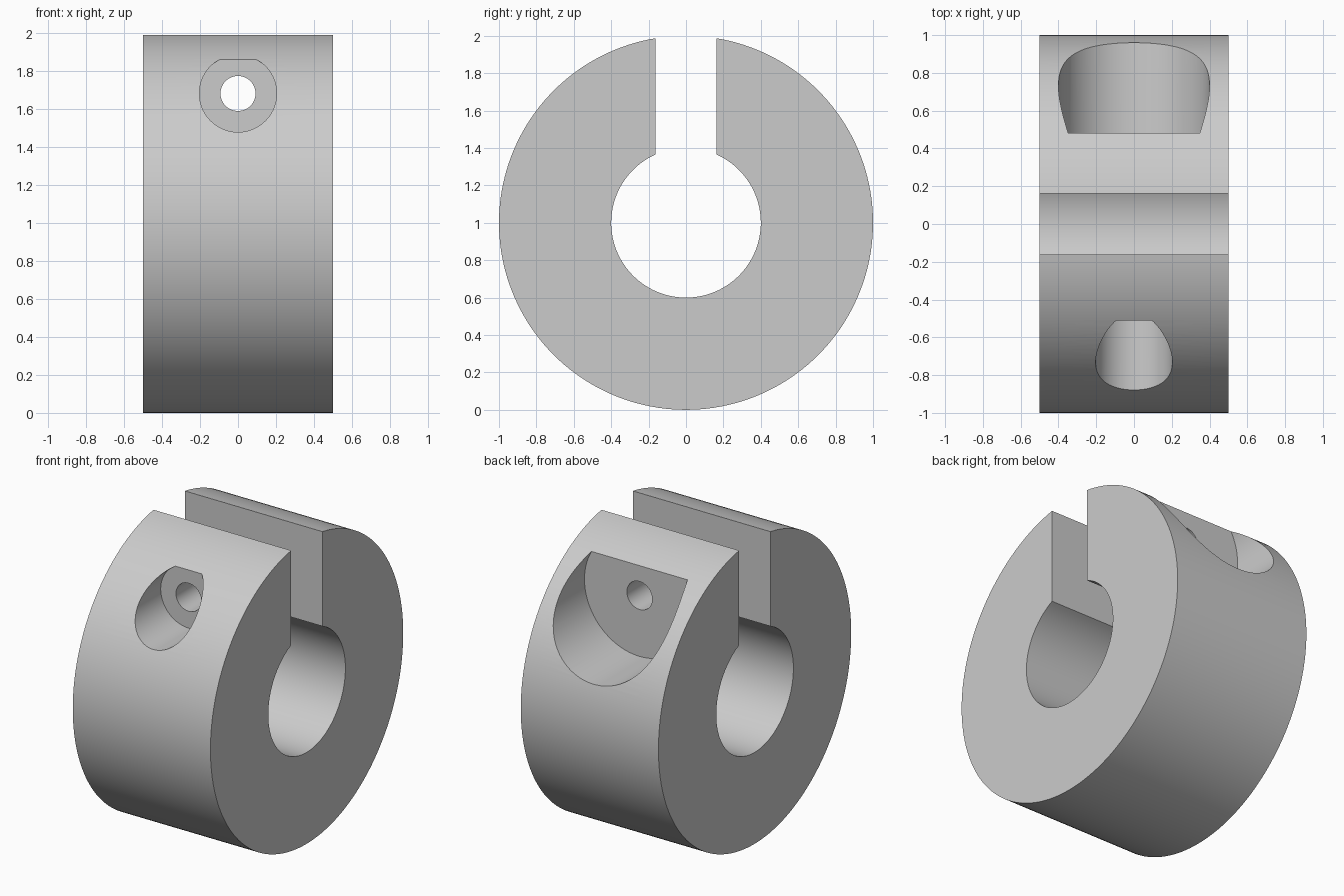
import bpy, bmesh, math
from mathutils import Matrix

if "Cube" in bpy.data.objects:
    bpy.data.objects.remove(bpy.data.objects["Cube"])

WIDTH, OUTER, BORE, SLOT, CENTRE = 1.0, 1.0, 0.4, 0.162, 1.0

grey = bpy.data.materials.new("light_grey")
grey.diffuse_color = (0.6, 0.6, 0.6, 1)
grey.use_nodes = True
grey.node_tree.nodes["Principled BSDF"].inputs["Base Color"].default_value = grey.diffuse_color


def make_object(name, bm):
    bmesh.ops.recalc_face_normals(bm, faces=bm.faces)
    mesh = bpy.data.meshes.new(name)
    bm.to_mesh(mesh)
    bm.free()
    obj = bpy.data.objects.new(name, mesh)
    bpy.context.collection.objects.link(obj)
    mesh.materials.append(grey)
    return obj


def open_arc(radius, steps):
    """Circle in the y-z plane, left open where the slot passes at the top."""
    gap = math.asin(SLOT / radius)
    angles = [gap + (2 * math.pi - 2 * gap) * i / steps for i in range(steps + 1)]
    return [(radius * math.sin(a), CENTRE + radius * math.cos(a)) for a in angles]


# Split collar: C-shaped profile extruded along x
bm = bmesh.new()
profile = open_arc(OUTER, 160) + open_arc(BORE, 96)[::-1]
face = bm.faces.new([bm.verts.new((-WIDTH / 2, y, z)) for y, z in profile])
result = bmesh.ops.extrude_face_region(bm, geom=[face])
moved = [v for v in result["geom"] if isinstance(v, bmesh.types.BMVert)]
bmesh.ops.translate(bm, verts=moved, vec=(WIDTH, 0, 0))
collar = make_object("split_collar", bm)

# Clamp screw hole: stepped profile (radius, y) revolved about the y direction
steps = [(0.203, -1.3), (0.203, -0.512), (0.092, -0.512),
         (0.092, 0.482), (0.4, 0.482), (0.4, 1.3)]
SIDES = 96
bm = bmesh.new()
rings = []
for r, y in steps:
    rings.append([bm.verts.new((r * math.cos(2 * math.pi * i / SIDES), y,
                                1.68 + r * math.sin(2 * math.pi * i / SIDES)))
                  for i in range(SIDES)])
for a, b in zip(rings, rings[1:]):
    for i in range(SIDES):
        j = (i + 1) % SIDES
        bm.faces.new((a[i], a[j], b[j], b[i]))
bm.faces.new(rings[0])
bm.faces.new(rings[-1])
cutter = make_object("screw_hole_cutter", bm)
cutter.hide_render = True

# Cut the screw hole and its two counterbores
bpy.context.view_layer.objects.active = collar
collar.select_set(True)
cut = collar.modifiers.new("screw_hole", "BOOLEAN")
cut.operation = "DIFFERENCE"
cut.solver = "EXACT"
cut.object = cutter
bpy.ops.object.modifier_apply(modifier=cut.name)
bpy.data.objects.remove(cutter)

# Smooth curved walls, crisp edges
bpy.ops.object.shade_smooth_by_angle(angle=math.radians(30))
